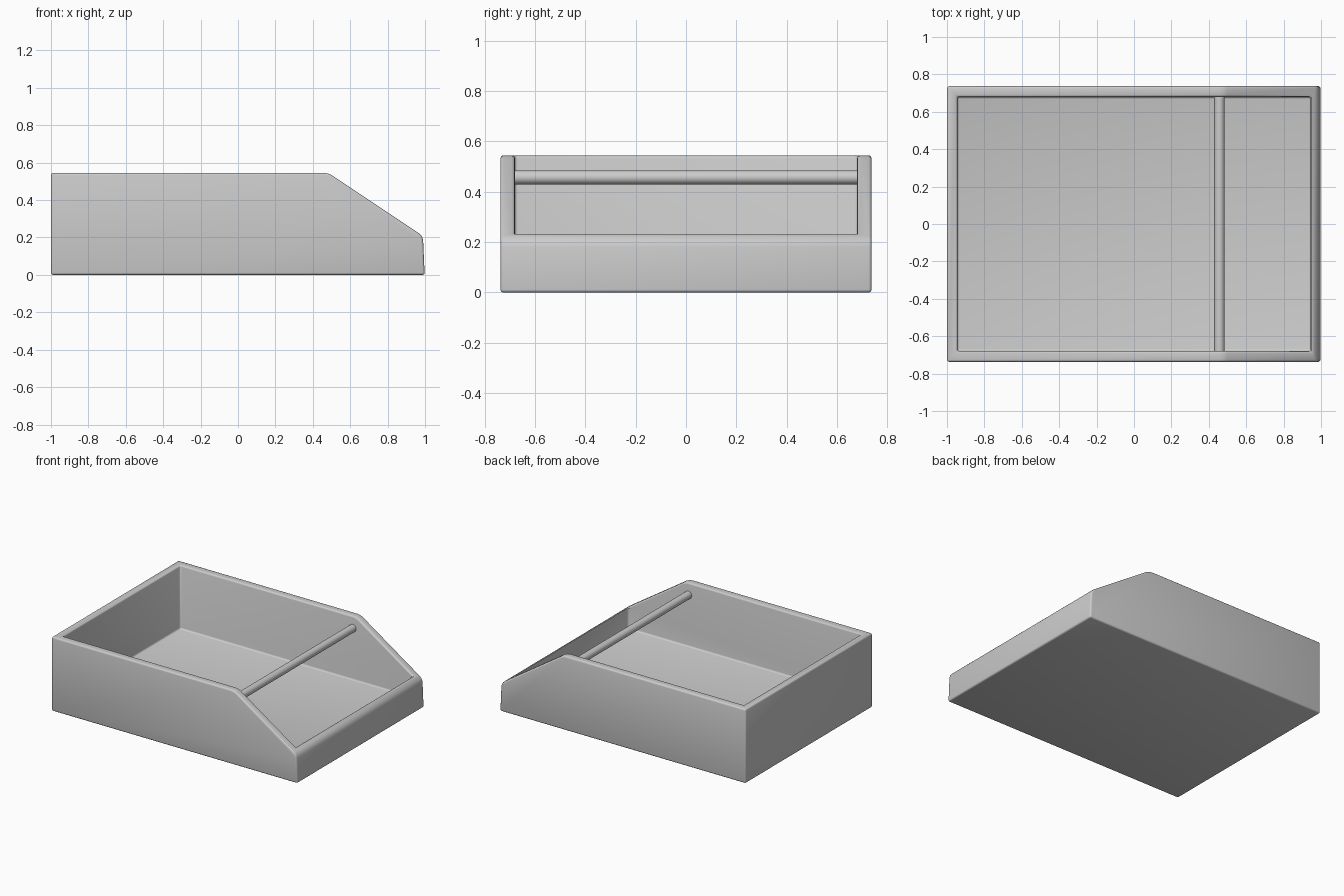
import bpy
import math

if "Cube" in bpy.data.objects:
    bpy.data.objects.remove(bpy.data.objects["Cube"])

HALF_WIDTH = 0.737


def prism(name, profile, half):
    """Extrude an x/z outline symmetrically along y."""
    n = len(profile)
    verts = [(x, y, z) for y in (-half, half) for x, z in profile]
    faces = [tuple(range(n)), tuple(reversed(range(n, 2 * n)))]
    faces += [(i, i + n, (i + 1) % n + n, (i + 1) % n) for i in range(n)]
    mesh = bpy.data.meshes.new(name)
    mesh.from_pydata(verts, [], faces)
    mesh.update()
    obj = bpy.data.objects.new(name, mesh)
    bpy.context.collection.objects.link(obj)
    return obj


# Tray body: side outline with sloped, softly rounded front
body = prism("tray_body", [
    (-1, 0), (0.998, 0), (0.99, 0.18), (0.987, 0.195), (0.979, 0.211),
    (0.965, 0.224), (0.5, 0.534), (0.478, 0.5425), (0.455, 0.545), (-1, 0.545),
], HALF_WIDTH)

# Open cavity, leaving thin walls and a floor
cutter = prism("cavity_cutter", [
    (-0.945, 0.077), (0.945, 0.077), (0.945, 0.8), (-0.945, 0.8)], 0.68)
cutter.hide_render = True

cut = body.modifiers.new("cavity", 'BOOLEAN')
cut.operation = 'DIFFERENCE'
cut.solver = 'EXACT'
cut.object = cutter

# Softened edges all round
bevel = body.modifiers.new("soft_edges", 'BEVEL')
bevel.width = 0.012
bevel.segments = 3
bevel.limit_method = 'ANGLE'
bevel.angle_limit = math.radians(30)
bevel.use_clamp_overlap = False

bpy.context.view_layer.objects.active = body
body.select_set(True)
for name in ("cavity", "soft_edges"):
    bpy.ops.object.modifier_apply(modifier=name)
bpy.data.objects.remove(cutter)
bpy.ops.object.shade_smooth_by_angle(angle=math.radians(35))

# Cross bar between the side walls
bpy.ops.mesh.primitive_cylinder_add(
    vertices=32, radius=0.028, depth=1.38,
    location=(0.457, 0, 0.457), rotation=(math.pi / 2, 0, 0))
bar = bpy.context.object
bar.name = "cross_bar"
bpy.ops.object.shade_smooth_by_angle(angle=math.radians(35))
